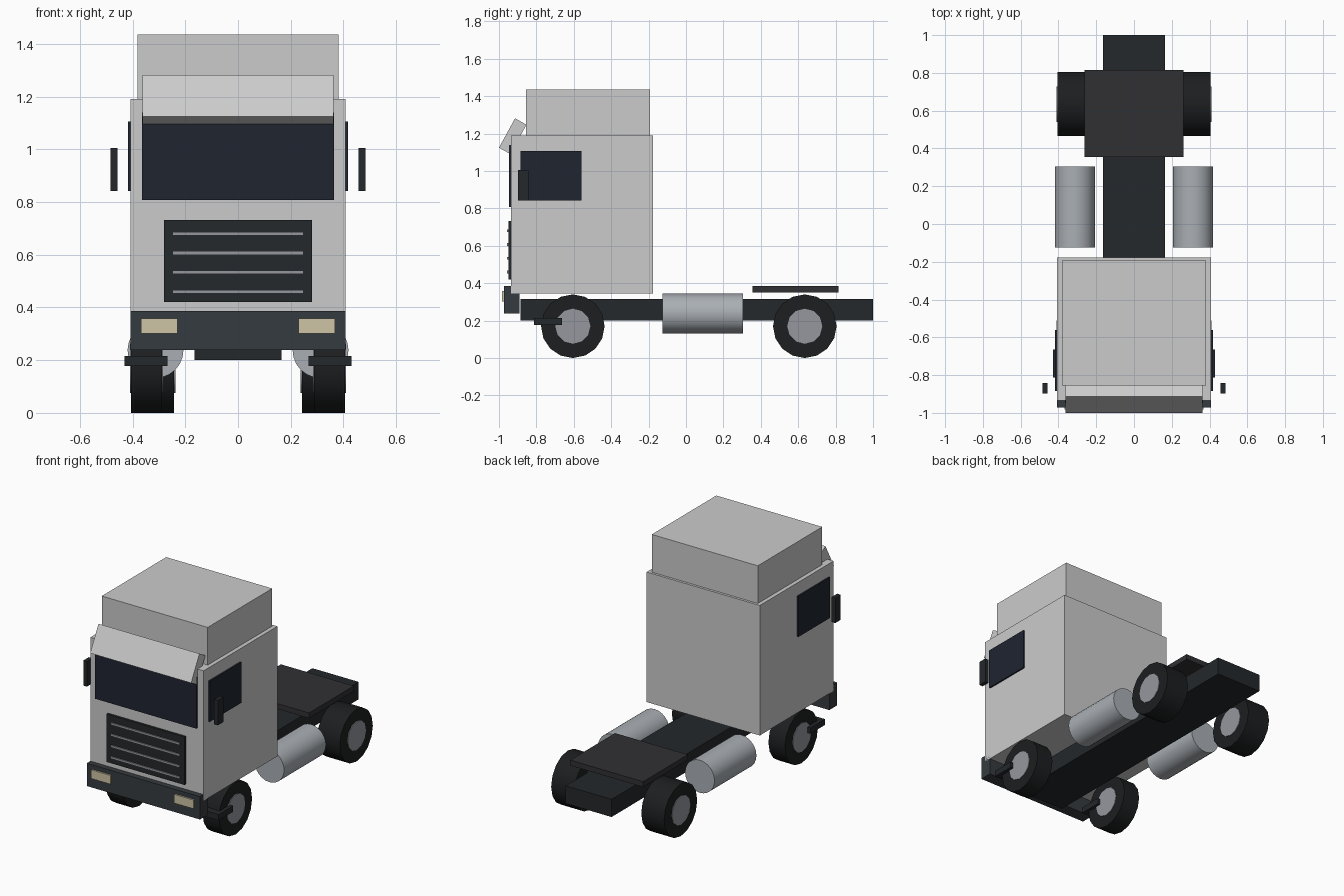
import bpy
import bmesh
from math import pi

if "Cube" in bpy.data.objects:
    bpy.data.objects.remove(bpy.data.objects["Cube"])


def mat(name, r, g, b):
    m = bpy.data.materials.new(name)
    m.diffuse_color = (r, g, b, 1)
    m.use_nodes = True
    m.node_tree.nodes["Principled BSDF"].inputs["Base Color"].default_value = m.diffuse_color
    return m


DARK = mat("dark_metal", .017, .021, .024)
PLATE = mat("plate_grey", .03, .03, .034)
SLATE = mat("slate", .036, .044, .05)
GLASS = mat("dark_glass", .014, .018, .03)
RUBBER = mat("rubber", .012, .013, .014)
STEEL = mat("steel", .3, .31, .34)
TANK = mat("tank_metal", .4, .43, .46)
LAMP = mat("lamp", .62, .55, .38)


def box(name, x, y, z, m=None):
    """Box from (min, max) ranges on each axis."""
    bm = bmesh.new()
    bmesh.ops.create_cube(bm, size=1)
    for v in bm.verts:
        v.co = [r[0] if c < 0 else r[1] for c, r in zip(v.co, (x, y, z))]
    return finish(name, bm, m)


def finish(name, bm, m):
    bmesh.ops.recalc_face_normals(bm, faces=bm.faces)
    me = bpy.data.meshes.new(name)
    bm.to_mesh(me)
    bm.free()
    ob = bpy.data.objects.new(name, me)
    bpy.context.collection.objects.link(ob)
    if m:
        me.materials.append(m)
    return ob


def cyl(name, loc, r, length, sides, m, axis):
    """Cylinder along x or y, smooth round the side."""
    rot = (0, pi / 2, 0) if axis == "x" else (pi / 2, 0, 0)
    bpy.ops.mesh.primitive_cylinder_add(vertices=sides, radius=r, depth=length,
                                        location=loc, rotation=rot)
    ob = bpy.context.object
    ob.name = name
    ob.data.materials.append(m)
    bpy.ops.object.shade_smooth_by_angle(angle=pi / 5)
    return ob


# Chassis and coupling plate
box("chassis", (-.165, .165), (-.885, 1), (.2, .315), DARK)
box("coupling_plate", (-.262, .262), (.355, .815), (.35, .385), PLATE)

# Cab and raised roof
box("cab", (-.407, .407), (-.935, -.177), (.345, 1.19))
box("roof_box", (-.381, .381), (-.855, -.193), (1.19, 1.435))

# Tilted sun visor, extruded from its side profile
bm = bmesh.new()
profile = [(-1, 1.124), (-.914, 1.282), (-.853, 1.247), (-.939, 1.091)]
face = bm.faces.new([bm.verts.new((-.363, y, z)) for y, z in profile])
ext = bmesh.ops.extrude_face_region(bm, geom=[face])["geom"]
bmesh.ops.translate(bm, vec=(.726, 0, 0),
                    verts=[v for v in ext if isinstance(v, bmesh.types.BMVert)])
finish("sun_visor", bm, None)

# Windscreen, grille and bumper
box("windscreen", (-.364, .364), (-.947, -.93), (.807, 1.14), GLASS)
box("grille", (-.28, .28), (-.95, -.93), (.42, .732), DARK)
for i in range(4):
    z = .46 + i * .0733
    box("grille_bar", (-.248, .248), (-.957, -.945), (z - .007, z + .007), STEEL)
box("bumper", (-.407, .407), (-.972, -.89), (.238, .386), SLATE)

# Paired parts
for s, side in ((-1, "left"), (1, "right")):
    def pair(name, x0, x1, y, z, m):
        box(f"{name}_{side}", sorted((s * x0, s * x1)), y, z, m)

    pair("headlight", .229, .367, (-.983, -.965), (.301, .358), LAMP)
    pair("side_window", .4, .417, (-.885, -.56), (.842, 1.106), GLASS)
    pair("mirror", .458, .484, (-.898, -.842), (.842, 1.005), DARK)
    pair("step", .267, .43, (-.813, -.664), (.177, .215), DARK)
    cyl(f"fuel_tank_{side}", (s * .313, .09, .238), .106, .43, 24, TANK, "y")

    # Narrow front wheels, wide rear wheels, hubs showing on both faces
    for end, y, x0, x1 in (("front", -.605, .288, .406), ("rear", .635, .242, .406)):
        loc = (s * (x0 + x1) / 2, y, .17)
        cyl(f"{end}_tyre_{side}", loc, .17, x1 - x0, 16, RUBBER, "x")
        cyl(f"{end}_hub_{side}", loc, .094, x1 - x0 + .008, 12, STEEL, "x")
